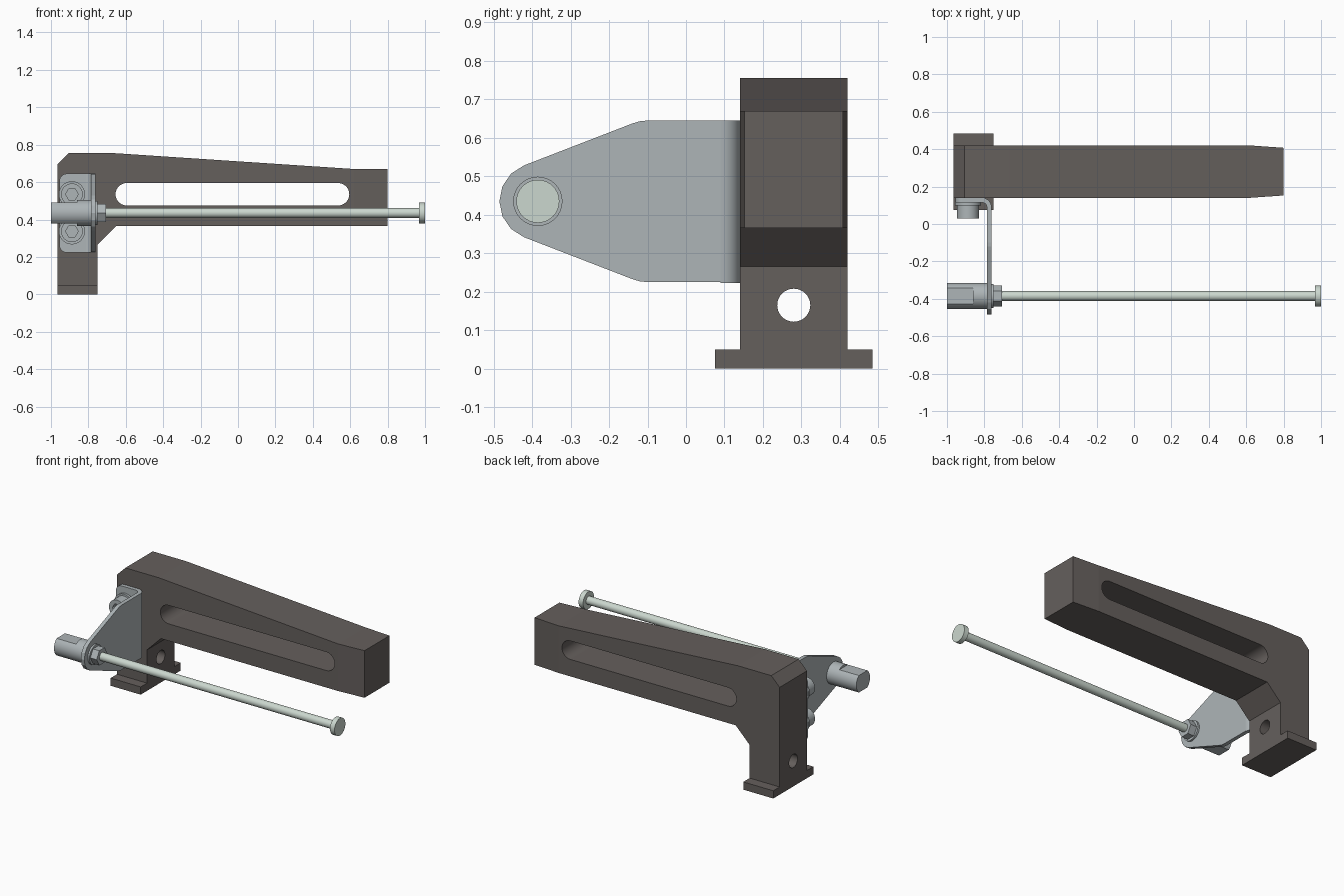
import bpy, bmesh, math

if "Cube" in bpy.data.objects:
    bpy.data.objects.remove(bpy.data.objects["Cube"])

def material(name, rgb):
    m = bpy.data.materials.new(name)
    m.diffuse_color = (*rgb, 1)
    m.use_nodes = True
    m.node_tree.nodes["Principled BSDF"].inputs["Base Color"].default_value = m.diffuse_color
    return m

DARK = material("dark_painted", (0.13, 0.115, 0.108))
STEEL = material("grey_steel", (0.42, 0.46, 0.475))
PALE = material("pale_steel", (0.60, 0.68, 0.62))

def place(axis, a, b, t):
    return {'x': (t, a, b), 'y': (a, t, b), 'z': (a, b, t)}[axis]

def arc(ca, cb, r, a0, a1, n):
    return [(ca + r * math.cos(math.radians(a0 + (a1 - a0) * i / n)),
             cb + r * math.sin(math.radians(a0 + (a1 - a0) * i / n))) for i in range(n + 1)]

def ring(ca, cb, r, n=32, start=0):
    return arc(ca, cb, r, start, start + 360, n)[:-1]

def activate(ob):
    bpy.ops.object.select_all(action='DESELECT')
    ob.select_set(True)
    bpy.context.view_layer.objects.active = ob

def prism(name, pts, axis, lo, hi, mat=None, tip=None, smooth=True):
    """Extrude a 2D outline along an axis; tip = (x, y centre, y scale) adds a tapered end."""
    bm = bmesh.new()
    face = bm.faces.new([bm.verts.new(place(axis, a, b, lo)) for a, b in pts])
    new = bmesh.ops.extrude_face_region(bm, geom=[face])['geom']
    for v in new:
        if isinstance(v, bmesh.types.BMVert):
            v.co = place(axis, *[c for i, c in enumerate(v.co) if i != 'xyz'.index(axis)], hi)
    bmesh.ops.recalc_face_normals(bm, faces=bm.faces)
    if tip:
        end = max(bm.faces, key=lambda f: f.calc_center_median().x if f.normal.x > 0.99 else -9)
        res = bmesh.ops.extrude_face_region(bm, geom=[end])['geom']
        for v in res:
            if isinstance(v, bmesh.types.BMVert):
                v.co.x = tip[0]
                v.co.y = tip[1] + (v.co.y - tip[1]) * tip[2]
        if end.is_valid:
            bmesh.ops.delete(bm, geom=[end], context='FACES_ONLY')
        bmesh.ops.recalc_face_normals(bm, faces=bm.faces)
    me = bpy.data.meshes.new(name)
    bm.to_mesh(me)
    bm.free()
    ob = bpy.data.objects.new(name, me)
    bpy.context.collection.objects.link(ob)
    if mat:
        me.materials.append(mat)
    if smooth:
        activate(ob)
        bpy.ops.object.shade_smooth_by_angle(angle=math.radians(25))
    return ob

def cut(ob, cutter):
    activate(ob)
    mod = ob.modifiers.new("cut", 'BOOLEAN')
    mod.operation, mod.solver, mod.object = 'DIFFERENCE', 'EXACT', cutter
    bpy.ops.object.modifier_apply(modifier=mod.name)
    bpy.data.objects.remove(cutter)

# Arm and leg in one piece, with tapered tip, long slot and leg hole
Y0, Y1, YM = 0.14, 0.42, 0.28
body = prism("arm_body", [(-0.965, 0), (-0.75, 0), (-0.75, 0.265), (-0.65, 0.365), (0.62, 0.365),
                          (0.62, 0.67), (-0.665, 0.755), (-0.905, 0.755), (-0.965, 0.695)],
             'y', Y0, Y1, DARK, tip=(0.80, YM, 0.91), smooth=False)
slot = arc(0.535, 0.535, 0.06, -90, 90, 16) + arc(-0.595, 0.535, 0.06, 90, 270, 16)
cut(body, prism("slot_cutter", slot, 'y', 0, 0.6, smooth=False))
cut(body, prism("hole_cutter", ring(YM, 0.165, 0.043), 'x', -1.1, -0.6, smooth=False))
activate(body)
bpy.ops.object.shade_smooth_by_angle(angle=math.radians(15))
body.data.polygons.foreach_set("use_smooth", [len(p.vertices) == 4 and p.area < 0.02
                                              for p in body.data.polygons])

# Foot lips on both sides of the leg
for side, a, b in (("front", 0.075, Y0), ("back", Y1, 0.485)):
    prism("foot_lip_" + side, [(-0.965, 0), (-0.75, 0), (-0.75, 0.05), (-0.965, 0.05)],
          'y', a, b, DARK, smooth=False)

# Bent bracket: flange on the leg, rounded bend, tapered plate
CY, CZ, XO, T = -0.385, 0.435, -0.762, 0.025
ZB, ZT, R = 0.223, 0.645, 0.05
bx, by = XO - R, Y0 - R
prism("bracket_flange", [(bx, ZB), (bx, ZT)] + arc(-0.915, ZT - 0.04, 0.04, 90, 180, 8)
      + arc(-0.915, ZB + 0.04, 0.04, 180, 270, 8), 'y', Y0 - T, Y0, STEEL)
prism("bracket_bend", arc(bx, by, R, 0, 90, 10) + arc(bx, by, R - T, 90, 0, 10),
      'z', ZB, ZT, STEEL)
upper = [(by, ZT), (-0.10, ZT), (-0.12, 0.643), (-0.14, 0.637)]
lower = [(y, 2 * CZ - z) for y, z in reversed(upper)]
prism("bracket_plate", upper + arc(CY, CZ, 0.1, 111, 249, 6) + lower,
      'x', XO - T, XO, STEEL, smooth=False)

# Two socket-head bolts with washers
for i, z in enumerate((0.535, 0.337)):
    prism(f"bolt_washer_{i}", ring(-0.888, z, 0.07), 'y', 0.10, Y0 - T, STEEL)
    head = prism(f"bolt_head_{i}", ring(-0.888, z, 0.058), 'y', 0.03, 0.10, STEEL)
    cut(head, prism("socket_cutter", ring(-0.888, z, 0.034, 6), 'y', 0, 0.07, smooth=False))

# Knob behind the plate: round collar, then top and bottom flats
FLAT = math.degrees(math.asin(0.055 / 0.07))
prism("knob_collar", ring(CY, CZ, 0.07), 'x', -0.86, XO - T, STEEL)
prism("knob_end", arc(CY, CZ, 0.07, -FLAT, FLAT, 10) + arc(CY, CZ, 0.07, 180 - FLAT, 180 + FLAT, 10),
      'x', -1.0, -0.86, STEEL)

# Rod with washer, hex nut and end disc
prism("rod_washer", ring(CY, CZ, 0.064), 'x', XO, -0.75, STEEL)
prism("rod_nut", ring(CY, CZ, 0.055, 6), 'x', -0.75, -0.705, STEEL, smooth=False)
prism("rod", ring(CY, CZ, 0.026, 24), 'x', -0.72, 0.97, PALE)
prism("rod_end_disc", ring(CY, CZ, 0.056), 'x', 0.968, 1.0, PALE)
